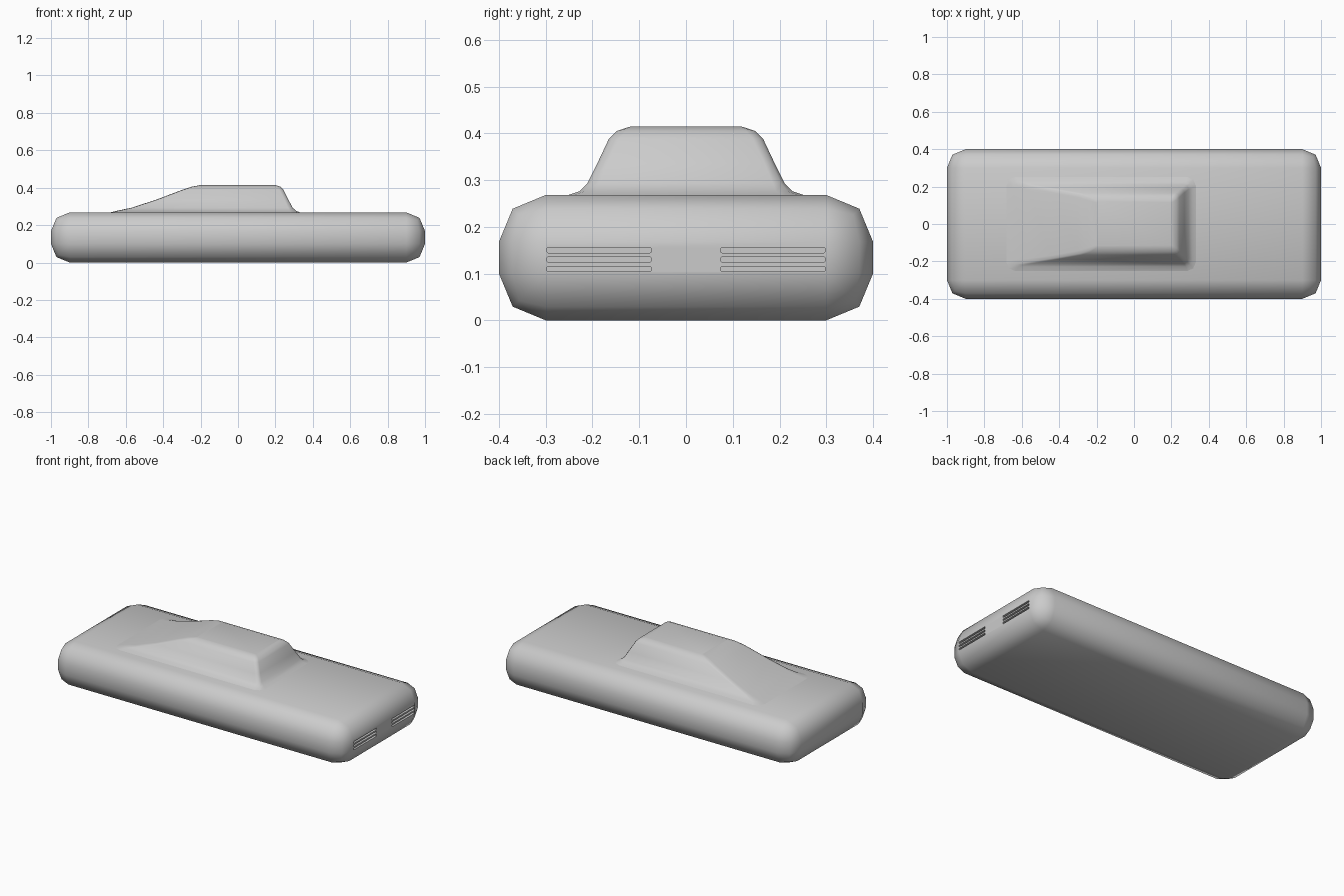
import bpy, bmesh, math
from mathutils import Matrix

if "Cube" in bpy.data.objects:
    bpy.data.objects.remove(bpy.data.objects["Cube"])


def new_object(name, bm):
    bmesh.ops.recalc_face_normals(bm, faces=bm.faces[:])
    mesh = bpy.data.meshes.new(name)
    bm.to_mesh(mesh)
    bm.free()
    obj = bpy.data.objects.new(name, mesh)
    bpy.context.collection.objects.link(obj)
    return obj


def add_box(bm, center, size):
    mat = Matrix.Translation(center) @ Matrix.Diagonal((*size, 1))
    return bmesh.ops.create_cube(bm, size=1, matrix=mat)["verts"]


def activate(obj):
    bpy.ops.object.select_all(action="DESELECT")
    obj.select_set(True)
    bpy.context.view_layer.objects.active = obj


# Body: a slab with two-step rounded edges
bm = bmesh.new()
add_box(bm, (0, 0, 0.134), (2, 0.8, 0.268))
bmesh.ops.bevel(bm, geom=bm.edges[:], offset=0.1, segments=2, profile=0.5, affect="EDGES")
body = new_object("body", bm)

# Grille slots: two groups of three grooves in the +x end
bm = bmesh.new()
for side in (-1, 1):
    for z in (0.11, 0.13, 0.15):
        add_box(bm, (1, side * 0.186, z), (0.03, 0.222, 0.011))
along_x = [e for e in bm.edges if abs(e.verts[0].co.x - e.verts[1].co.x) > 0.01]
bmesh.ops.bevel(bm, geom=along_x, offset=0.002, segments=2, profile=0.5, affect="EDGES")
cutter = new_object("slot_cutter", bm)
cutter.hide_render = True

cut = body.modifiers.new("slots", "BOOLEAN")
cut.operation = "DIFFERENCE"
cut.solver = "EXACT"
cut.object = cutter
activate(body)
bpy.ops.object.modifier_apply(modifier=cut.name)
bpy.data.objects.remove(cutter)
activate(body)
bpy.ops.object.shade_smooth_by_angle(angle=math.radians(50))

# Cabin: stacked outlines (z, left x, right x, half width, corner chamfer)
levels = [
    (0.266, -0.69, 0.335, 0.258, 0.05),
    (0.276, -0.65, 0.312, 0.228, 0.035),
    (0.293, -0.57, 0.292, 0.211, 0.025),
    (0.335, -0.44, 0.270, 0.190, 0.022),
    (0.388, -0.30, 0.243, 0.165, 0.022),
    (0.405, -0.25, 0.228, 0.148, 0.02),
    (0.414, -0.20, 0.200, 0.120, 0.008),
]
bm = bmesh.new()
rings = []
for z, x0, x1, w, c in levels:
    k = c * 0.3
    quarter = [(0, c), (k, k), (c, 0)]
    outline = [(x1 - a, w - b) for a, b in quarter]
    outline += [(x0 + a, w - b) for a, b in reversed(quarter)]
    outline += [(x, -y) for x, y in reversed(outline)]
    rings.append([bm.verts.new((x, y, z)) for x, y in outline])
for low, high in zip(rings, rings[1:]):
    n = len(low)
    for i in range(n):
        j = (i + 1) % n
        bm.faces.new((low[i], low[j], high[j], high[i]))
bm.faces.new(rings[-1])
bm.faces.new(rings[0])
cabin = new_object("cabin", bm)
activate(cabin)
bpy.ops.object.shade_smooth_by_angle(angle=math.radians(60))
